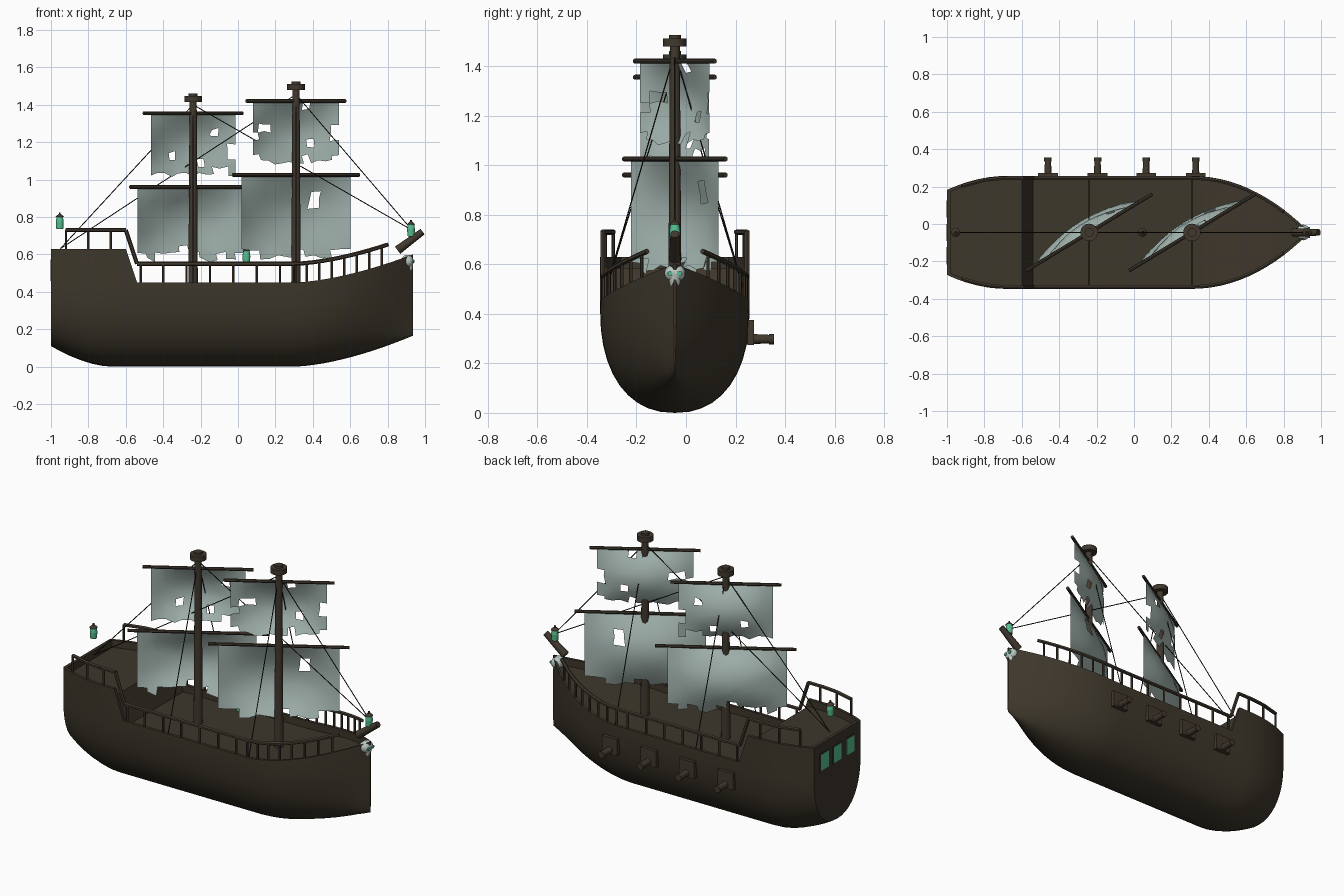
import bpy, bmesh, math, random
from mathutils import Vector, Matrix

if "Cube" in bpy.data.objects:
    bpy.data.objects.remove(bpy.data.objects["Cube"])

random.seed(4)
CY = -0.045                      # ship centreline
ANG = math.radians(31.3)         # yards are braced round by this angle


def mat(name, col):
    m = bpy.data.materials.new(name)
    m.diffuse_color = (*col, 1)
    m.use_nodes = True
    m.node_tree.nodes["Principled BSDF"].inputs["Base Color"].default_value = m.diffuse_color
    return m


HULL = mat("dark_hull_wood", (0.047, 0.038, 0.024))
SPAR = mat("spar_wood", (0.053, 0.040, 0.027))
ROPE = mat("tarred_rope", (0.012, 0.011, 0.008))
SAIL = mat("pale_canvas", (0.40, 0.50, 0.47))
BONE = mat("bone", (0.50, 0.58, 0.55))
GLOW = mat("green_glow", (0.09, 0.52, 0.28))


def make(name, bm, m, smooth=True):
    me = bpy.data.meshes.new(name)
    bm.to_mesh(me)
    bm.free()
    me.materials.append(m)
    ob = bpy.data.objects.new(name, me)
    bpy.context.collection.objects.link(ob)
    if smooth:
        bpy.ops.object.select_all(action='DESELECT')
        ob.select_set(True)
        bpy.context.view_layer.objects.active = ob
        bpy.ops.object.shade_smooth_by_angle(angle=math.radians(40))
    return ob


def rod(bm, a, b, r1, r2=None, seg=8):
    """Add a tapered rod from a to b."""
    a, b = Vector(a), Vector(b)
    d = b - a
    M = d.to_track_quat('Z', 'Y').to_matrix().to_4x4()
    M.translation = (a + b) / 2
    bmesh.ops.create_cone(bm, cap_ends=True, segments=seg, radius1=r1,
                          radius2=r1 if r2 is None else r2, depth=d.length, matrix=M)


def box(bm, c, s):
    bmesh.ops.create_cube(bm, size=1, matrix=Matrix.Translation(c) @ Matrix.Diagonal((*s, 1)))


# Hull lines along the length
def bow(x):
    return max(0, (x - 0.3) / 0.635)


def stern(x):
    return max(0, (-0.68 - x) / 0.32)


def half(x):
    return 0.302 - 0.297 * bow(x) ** 2.1 - 0.075 * stern(x) ** 2


def keel(x):
    return 0.165 * bow(x) ** 1.6 + 0.11 * stern(x) ** 1.7


def sheer(x):
    if x <= -0.6:
        return 0.63
    if x < -0.54:
        return 0.63 - 0.18 * (x + 0.6) / 0.06
    return 0.45 + 0.15 * bow(x) ** 1.6


# Hull: lofted rings with a low bulwark around a sunken deck
bm = bmesh.new()
xs = [-1, -.982, -.98, -.95, -.9, -.84, -.78, -.72, -.66, -.6, -.54, -.3, 0, .3]
xs += [.3 + .635 * i / 12 for i in range(1, 13)]
rings = []
for k_, x in enumerate(xs):
    h, k, t = half(x), keel(x), sheer(x)
    wl = 0.42 if x <= 0.3 else t - 0.03
    pts = [(h, t)]
    for i in range(21):
        a = math.pi * i / 20
        c, s = math.cos(a), max(0, math.sin(a))
        pts.append((math.copysign(abs(c) ** 0.88, c) * h, wl - (wl - k) * s ** 0.88))
    hi = max(h - .018, h * .3)
    deck = t - (0.045 if 1 < k_ < len(xs) - 1 else 0)
    pts += [(-h, t), (-hi, t), (-hi, deck), (hi, deck), (hi, t)]
    rings.append([bm.verts.new((x, CY + y, z)) for y, z in pts])
n = len(rings[0])
for r, q in zip(rings, rings[1:]):
    for i in range(n):
        bm.faces.new((r[i], r[(i + 1) % n], q[(i + 1) % n], q[i]))
bm.faces.new(rings[0])
bm.faces.new(rings[-1])
bmesh.ops.remove_doubles(bm, verts=bm.verts, dist=1e-5)
bmesh.ops.recalc_face_normals(bm, faces=bm.faces)
make("hull", bm, HULL)

# Railings on both sides
post_x = [-.92, -.8, -.68, -.52] + [-.40 + .125 * i for i in range(6)] + [.30 + .067 * i for i in range(8)]
rail_x = [-.92, -.8, -.7, -.6, -.54, -.3, 0, .3] + [.3 + .05 * i for i in range(1, 11)]
bm = bmesh.new()
for s in (-1, 1):
    def edge(x, dz):
        return (x, CY + s * (half(x) - 0.011), sheer(x) + dz)
    for x in post_x:
        rod(bm, edge(x, -0.01), edge(x, 0.1), 0.007, seg=6)
    for a, b in zip(rail_x, rail_x[1:]):
        rod(bm, edge(a, 0.1), edge(b, 0.1), 0.011, seg=6)
make("railings", bm, SPAR)

# Masts with crow's nests
for name, x, top in (("aft_mast", -.24, 1.46), ("fore_mast", .31, 1.525)):
    bm = bmesh.new()
    rod(bm, (x, CY, .39), (x, CY, top - .02), .027, .02, 10)
    rod(bm, (x, CY, top - .046), (x, CY, top - .014), .047, seg=16)
    rod(bm, (x, CY, top - .015), (x, CY, top), .024, seg=12)
    make(name, bm, SPAR)


# Yards and torn sails
def yard(name, x, z, w):
    bm = bmesh.new()
    d = Vector((math.cos(ANG), math.sin(ANG), 0)) * w
    c = Vector((x, CY, z))
    rod(bm, c - d, c + d, .010)
    make(name, bm, SPAR)


def sail(name, x, ztop, zbot, w, rows, belly, holes):
    bm = bmesh.new()
    cols = 12
    grid = []
    for j in range(rows + 1):
        v = j / rows
        line = []
        for i in range(cols + 1):
            u = 2 * i / cols - 1
            b = belly * (1 - u * u) * math.sin(math.pi * v)
            inner = 0 < i < cols and 0 < j
            du = random.uniform(-.006, .006) if inner else 0
            dz = random.uniform(-.007, .007) if inner else 0
            if j == rows:
                dz = random.uniform(-.012, .016)
            p = u * w + du
            line.append(bm.verts.new((x + p * math.cos(ANG) - b * math.sin(ANG),
                                      CY + p * math.sin(ANG) + b * math.cos(ANG),
                                      ztop + (zbot - ztop) * v + dz)))
        grid.append(line)
    for j in range(rows):
        for i in range(cols):
            ragged = j == rows - 1 and random.random() < 0.2
            if (i, j) not in holes and not ragged:
                bm.faces.new((grid[j][i], grid[j + 1][i], grid[j + 1][i + 1], grid[j][i + 1]))
    bmesh.ops.delete(bm, geom=[v for v in bm.verts if not v.link_faces], context='VERTS')
    make(name, bm, SAIL)


yard("fore_lower_yard", .31, 1.025, .395)
yard("fore_upper_yard", .31, 1.42, .31)
yard("aft_lower_yard", -.24, .96, .395)
yard("aft_upper_yard", -.24, 1.355, .31)
sail("fore_lower_sail", .31, 1.02, .585, .34, 10, .07,
     {(8, 2), (8, 3), (11, 9), (10, 9), (0, 9), (1, 9)})
sail("fore_upper_sail", .31, 1.415, 1.09, .27, 8, .06,
     {(2, 3), (1, 3), (7, 0), (8, 5), (11, 3), (11, 4), (0, 4)})
sail("aft_lower_sail", -.25, .955, .57, .335, 10, .07, {(4, 9), (5, 8), (5, 9), (6, 9)})
sail("aft_upper_sail", -.24, 1.35, 1.025, .265, 8, .06,
     {(9, 2), (3, 5), (7, 6), (11, 4), (11, 5), (10, 7)})

# Stays and shrouds
bm = bmesh.new()
for x, z in ((-.24, 1.40), (.31, 1.455)):
    ends = [(-.95, CY, .63), (.93, CY, .73)]
    ends += [(x, CY + s * (half(x) - .01), sheer(x)) for s in (-1, 1)]
    for e in ends:
        rod(bm, (x, CY, z), e, .0028, seg=5)
make("rigging", bm, ROPE)

# Bowsprit
bm = bmesh.new()
rod(bm, (.853, CY, .622), (.987, CY, .722), .024, .018, 10)
make("bowsprit", bm, SPAR)

# Skull figurehead with glowing eyes
bm = bmesh.new()
for s in (-1, 1):
    bmesh.ops.create_uvsphere(bm, u_segments=14, v_segments=10, radius=.034,
                              matrix=Matrix.Translation((.905, CY + s * .008, .564)))
rod(bm, (.912, CY, .515), (.912, CY, .56), .02, .028, 10)
make("figurehead", bm, BONE)
bm = bmesh.new()
for s in (-1, 1):
    rod(bm, (.92, CY + s * .018, .563), (.942, CY + s * .019, .563), .010)
make("figurehead_eyes", bm, GLOW)

# Lanterns
for name, x, z in (("stern_lantern", -.953, .735), ("deck_lantern", .045, .552), ("bow_lantern", .925, .695)):
    bm = bmesh.new()
    rod(bm, (x, CY, z + .004), (x, CY, z + .04), .020, .022, 10)
    rod(bm, (x, CY, z + .04), (x, CY, z + .066), .022, .018, 10)
    make(name + "_glass", bm, GLOW)
    bm = bmesh.new()
    rod(bm, (x, CY, z), (x, CY, z + .005), .018, seg=10)
    rod(bm, (x, CY, z + .065), (x, CY, z + .08), .024, .008, 10)
    rod(bm, (x, CY, z + .078), (x, CY, z + .09), .005, seg=6)
    make(name + "_frame", bm, SPAR)

# Cannons and gun ports on the port side
bm = bmesh.new()
for x in (-.46, -.195, .065, .33):
    y = CY + half(x)
    box(bm, (x, y + .004, .325), (.105, .026, .1))
    rod(bm, (x, y - .02, .298), (x, .34, .298), .022, .017, 10)
    rod(bm, (x, .335, .298), (x, .355, .298), .021, seg=10)
make("cannons", bm, SPAR)

# Stern windows with frames
panes, frames = bmesh.new(), bmesh.new()
for dy in (-.125, 0, .125):
    box(frames, (-.999, CY + dy, .515), (.006, .092, .116))
    box(panes, (-.999, CY + dy, .515), (.009, .074, .098))
make("stern_window_frames", frames, SPAR, False)
make("stern_windows", panes, GLOW, False)
